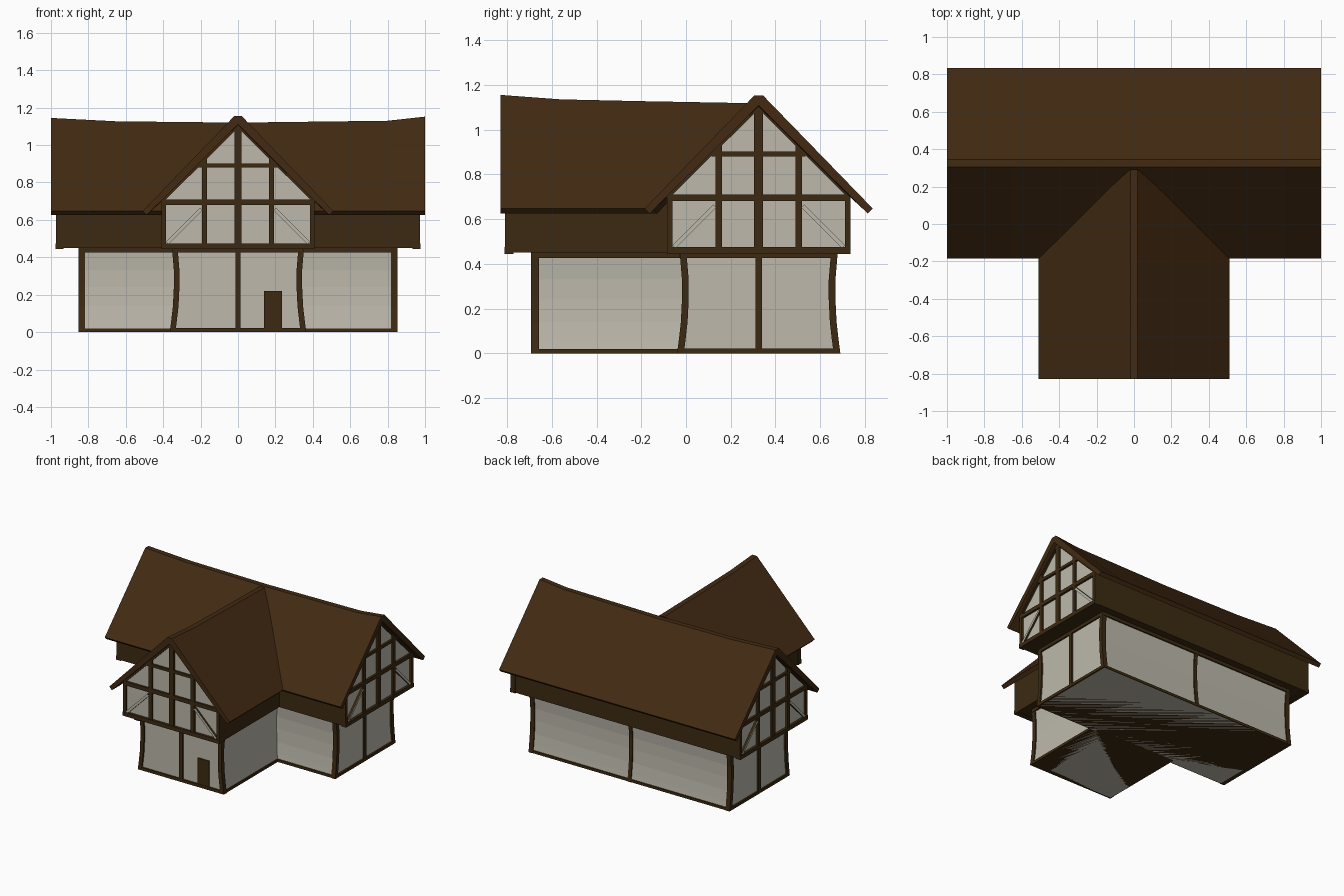
import bpy, bmesh
from math import pi
from mathutils import Matrix, Vector

if "Cube" in bpy.data.objects:
    bpy.data.objects.remove(bpy.data.objects["Cube"])


def material(name, rgb):
    m = bpy.data.materials.new(name)
    m.diffuse_color = (*rgb, 1)
    m.use_nodes = True
    m.node_tree.nodes["Principled BSDF"].inputs["Base Color"].default_value = m.diffuse_color
    return m


TIMBER = material("dark timber", (0.046, 0.023, 0.006))
ROOF = material("brown roof", (0.054, 0.023, 0.006))
PLASTER = material("pale plaster", (0.51, 0.485, 0.41))


def loft(name, sections, mat, M):
    """Skin a list of matching closed sections and cap both ends."""
    bm = bmesh.new()
    rings = [[bm.verts.new(M @ Vector(p)) for p in s] for s in sections]
    n = len(rings[0])
    for a, b in zip(rings, rings[1:]):
        for i in range(n):
            j = (i + 1) % n
            bm.faces.new((a[i], a[j], b[j], b[i]))
    bm.faces.new(rings[0])
    bm.faces.new(rings[-1])
    bmesh.ops.recalc_face_normals(bm, faces=bm.faces)
    me = bpy.data.meshes.new(name)
    bm.to_mesh(me)
    bm.free()
    me.materials.append(mat)
    ob = bpy.data.objects.new(name, me)
    bpy.context.collection.objects.link(ob)
    return ob


def prism(name, profile, y0, y1, mat, M):
    """Extrude an (x, z) profile along local y."""
    return loft(name, [[(x, y, z) for x, z in profile] for y in (y0, y1)], mat, M)


def box(name, x0, x1, y0, y1, z0, z1, mat, M):
    return prism(name, [(x0, z0), (x1, z0), (x1, z1), (x0, z1)], y0, y1, mat, M)


def mirrored(half):
    return half + [(-x, z) for x, z in reversed(half)]


# Bowed wall outline of the ground floor: half width by height
BOW = [(0.357, 0.0), (0.349, 0.06), (0.340, 0.14), (0.335, 0.24), (0.335, 0.33), (0.345, 0.45)]
GABLE = [(0.40, 0.45), (0.40, 0.70), (0.0, 1.10), (-0.40, 0.70), (-0.40, 0.45)]


def gable_end(name, ground, upper, M, door=False):
    """Timber framing of one gable end facing local -y."""
    # ground floor frame with bowed corner posts
    g0, g1 = ground, ground + 0.035
    for s in (-1, 1):
        post = [(s * (x + 0.008), z) for x, z in BOW] + [(s * (x - 0.022), z) for x, z in reversed(BOW)]
        prism(name + " corner post", post, g0, g1, TIMBER, M)
    box(name + " middle post", -0.014, 0.014, g0, g1, 0, 0.45, TIMBER, M)
    box(name + " sill", -0.36, 0.36, g0, g1, 0, 0.022, TIMBER, M)
    box(name + " head beam", -0.35, 0.35, g0, g1, 0.425, 0.452, TIMBER, M)
    if door:
        box(name + " door", 0.14, 0.235, g0 + 0.003, g1, 0.02, 0.22, TIMBER, M)
    # plaster and timbers of the overhanging gable
    u0, u1 = upper, upper + 0.018
    prism(name + " gable plaster", GABLE, u1 - 0.003, u1 + 0.005, PLASTER, M)
    box(name + " jetty beam", -0.41, 0.41, u0 - 0.004, u1 + 0.02, 0.445, 0.475, TIMBER, M)
    box(name + " tie beam", -0.41, 0.41, u0, u1, 0.68, 0.71, TIMBER, M)
    box(name + " collar beam", -0.21, 0.21, u0, u1, 0.88, 0.902, TIMBER, M)
    box(name + " king post", -0.02, 0.02, u0, u1, 0.45, 1.11, TIMBER, M)
    for s in (-1, 1):
        box(name + " stud", *sorted((s * 0.165, s * 0.193)), u0, u1, 0.45, 0.93, TIMBER, M)
        box(name + " corner stud", *sorted((s * 0.385, s * 0.41)), u0, u1 + 0.02, 0.45, 0.71, TIMBER, M)
        prism(name + " rafter", [(0, 1.14), (s * 0.44, 0.70), (s * 0.40, 0.695), (0, 1.092)],
              u0, u1, TIMBER, M)
        # diagonal brace with a plaster front and dark sides
        brace = prism(name + " brace", [(s * 0.385, 0.483), (s * 0.372, 0.470),
                                        (s * 0.19, 0.652), (s * 0.203, 0.665)], u0, u1, TIMBER, M)
        brace.data.materials.append(PLASTER)
        front = M.to_3x3() @ Vector((0, -1, 0))
        for f in brace.data.polygons:
            f.material_index = 1 if f.normal.dot(front) > 0.9 else 0


def storeys(name, g0, g1, u0, u1, M):
    """Plaster ground floor, timber upper floor, sills and head beams."""
    prism(name + " ground walls", mirrored(BOW), g0, g1, PLASTER, M)
    box(name + " base", -0.362, 0.362, g0 - 0.005, g1, 0, 0.02, TIMBER, M)
    box(name + " wall plate", -0.353, 0.353, g0 - 0.005, g1, 0.425, 0.452, TIMBER, M)
    wide = [(x * 1.02, z) for x, z in GABLE]
    prism(name + " upper floor", wide, u0, u1, TIMBER, M)


def roof(name, stations, M):
    """Sagging roof; each station is (y, ridge height, shear of y with width)."""
    sections = []
    for y, top, shear in stations:
        half = [(0.51, 0.647), (0.488, 0.625), (0.0, top - 0.045)]
        prof = [(0.02, top)] + half + [(-x, z) for x, z in half[1::-1]] + [(-0.02, top)]
        sections.append([(x, y - shear * abs(x), z) for x, z in prof])
    loft(name, sections, ROOF, M)


# Front wing
I = Matrix.Identity(4)
storeys("wing", -0.68, 0.0, -0.785, 0.0, I)
gable_end("wing", -0.692, -0.808, I, door=True)
roof("wing roof", [(-0.83, 1.155, 0), (-0.56, 1.135, 0), (-0.2, 1.127, 0), (0.31, 1.118, 0.9)], I)

# Main range: local y runs along world x
C = Matrix.Translation((0, 0.325, 0))
R = C @ Matrix.Rotation(pi / 2, 4, 'Z')
L = C @ Matrix.Rotation(-pi / 2, 4, 'Z')
storeys("main", -0.84, 0.84, -0.95, 0.95, R)
gable_end("right end", -0.852, -0.972, R)
gable_end("left end", -0.852, -0.972, L)
roof("main roof", [(-1, 1.152, 0), (-0.8, 1.13, 0), (0, 1.12, 0), (0.65, 1.127, 0), (1, 1.145, 0)], R)

# Middle post on the back wall, following the bow
loft("back post", [[(x, 0.325 + h + d, z) for x, d in ((-0.014, -0.02), (0.014, -0.02), (0.014, 0.008), (-0.014, 0.008))]
                   for h, z in BOW], TIMBER, I)
